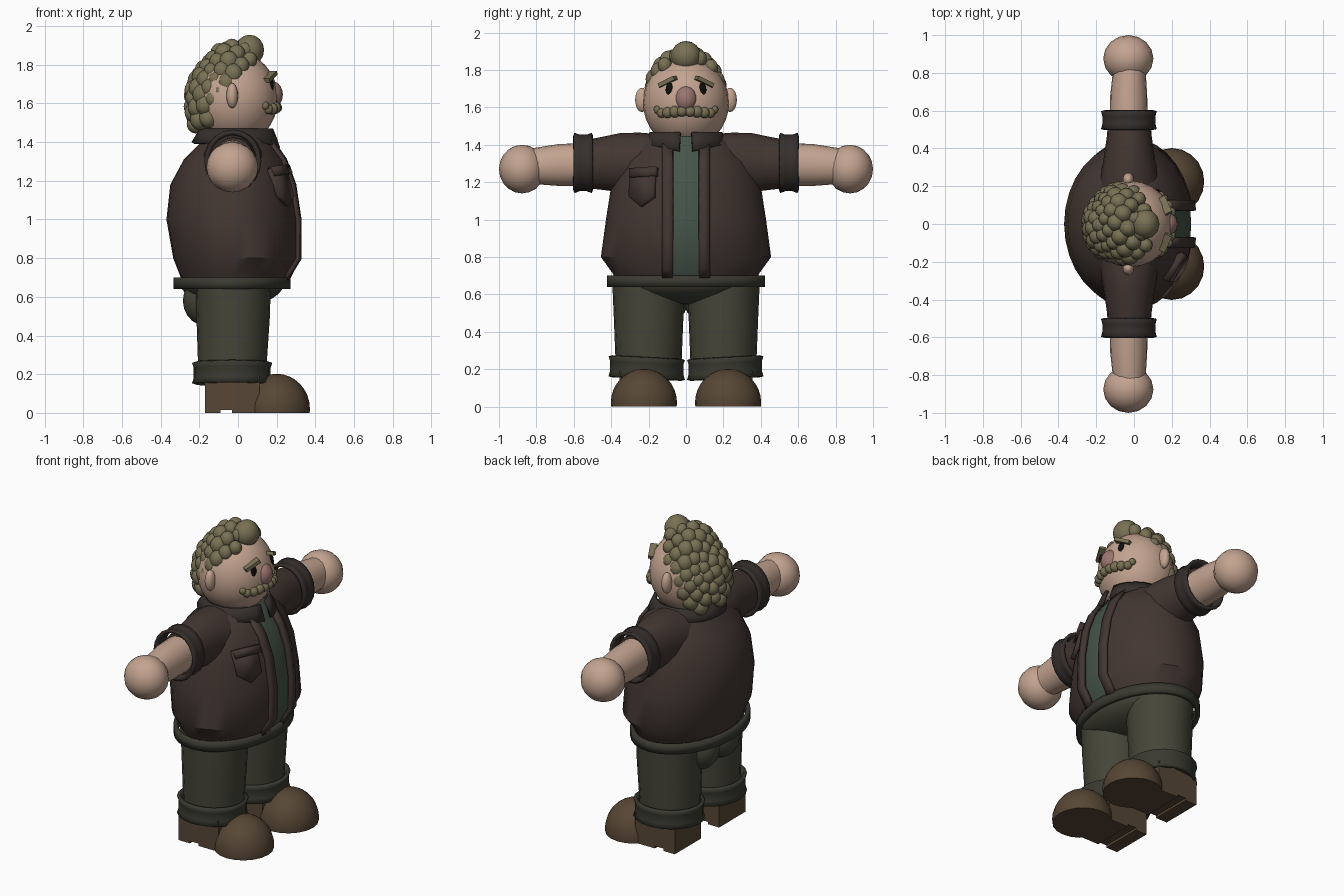
import bpy, bmesh, math
from mathutils import Matrix, Vector

if "Cube" in bpy.data.objects:
    bpy.data.objects.remove(bpy.data.objects["Cube"])

def mat(name, r, g, b):
    m = bpy.data.materials.new(name)
    m.diffuse_color = (r, g, b, 1)
    m.use_nodes = True
    m.node_tree.nodes["Principled BSDF"].inputs["Base Color"].default_value = m.diffuse_color
    return m

SKIN = mat("skin", .55, .37, .28)
NOSE = mat("nose_skin", .33, .18, .16)
HAIR = mat("hair", .19, .165, .09)
JACKET = mat("jacket", .055, .037, .031)
TRIM = mat("trim", .036, .029, .026)
SHIRT = mat("shirt", .06, .09, .065)
PANTS = mat("trousers", .06, .06, .04)
PANTCUFF = mat("trouser_cuff", .042, .042, .03)
SHOE = mat("shoe", .095, .062, .035)
BLACK = mat("eye", .004, .004, .004)

def finish(name, bm, m, mirror=False, solid=0, angle=42):
    bmesh.ops.recalc_face_normals(bm, faces=bm.faces)
    for f in bm.faces:
        f.smooth = True
    for e in bm.edges:
        e.smooth = e.calc_face_angle(0) < math.radians(angle)
    me = bpy.data.meshes.new(name)
    bm.to_mesh(me)
    bm.free()
    me.materials.append(m)
    ob = bpy.data.objects.new(name, me)
    bpy.context.collection.objects.link(ob)
    if solid:
        s = ob.modifiers.new("thickness", 'SOLIDIFY')
        s.thickness, s.offset = solid, 0
    if mirror:
        mo = ob.modifiers.new("mirror", 'MIRROR')
        mo.use_axis = (False, True, False)
    return ob

def skin_rings(bm, rings, closed=True, caps=True):
    rows = [[bm.verts.new(p) for p in r] for r in rings]
    n = len(rows[0])
    for a, b in zip(rows, rows[1:]):
        for i in range(n if closed else n - 1):
            j = (i + 1) % n
            bm.faces.new((a[i], a[j], b[j], b[i]))
    if caps:
        bm.faces.new(rows[0])
        bm.faces.new(rows[-1])

def tube(name, axis, rings, m, mirror=False, n=20, caps=True, solid=0):
    """rings: (centre, radius in x, radius in the other direction, tilt)"""
    out = []
    for c, rx, ro in rings:
        pts = []
        for k in range(n):
            t = 2 * math.pi * k / n
            u, v = rx * math.cos(t), ro * math.sin(t)
            pts.append(Vector(c) + (Vector((u, 0, v)) if axis == 'Y' else Vector((u, v, 0))))
        out.append(pts)
    bm = bmesh.new()
    skin_rings(bm, out, True, caps)
    return finish(name, bm, m, mirror, solid)

def balls(name, items, m, mirror=False, u=16, v=10):
    """items: (centre, radii)"""
    bm = bmesh.new()
    for c, r in items:
        M = Matrix.Translation(c) @ Matrix.Diagonal((*r, 1))
        bmesh.ops.create_uvsphere(bm, u_segments=u, v_segments=v, radius=1, matrix=M)
    return finish(name, bm, m, mirror)

# Torso section rows: z, back x, front x, half width
ROWS = [(.68, -.29, .25, .38), (.71, -.30, .26, .39), (.80, -.335, .315, .455),
        (1.0, -.37, .315, .428), (1.18, -.35, .288, .40), (1.31, -.28, .24, .35),
        (1.41, -.18, .17, .26), (1.46, -.14, .13, .17)]

def body(z):
    for a, b in zip(ROWS, ROWS[1:]):
        if z <= b[0]:
            break
    t = (z - a[0]) / (b[0] - a[0])
    x0, x1, w = (a[i] + (b[i] - a[i]) * t for i in (1, 2, 3))
    return (x0 + x1) / 2, (x1 - x0) / 2, w

def front(y, z, off=0):
    c, rx, ry = body(z)
    return Vector((c + rx * math.sqrt(max(0, 1 - (y / ry) ** 2)) + off, y, z))

# Jacket shell, open at the front, over a shirt
bm = bmesh.new()
rings = []
for z, *_ in ROWS:
    c, rx, ry = body(z)
    t0 = math.asin(.08 / ry)
    ts = [t0 + (2 * math.pi - 2 * t0) * k / 30 for k in range(31)]
    rings.append([(c + rx * math.cos(t), ry * math.sin(t), z) for t in ts])
skin_rings(bm, rings, False, False)
finish("jacket", bm, JACKET)
tube("shirt", 'Z', [((body(r[0])[0], 0, r[0]), body(r[0])[1] - .012, body(r[0])[2] - .015)
                    for r in ROWS], SHIRT, n=32)

# Front edge bands of the jacket
bm = bmesh.new()
zs = [.69, .74, .80, .90, 1.0, 1.09, 1.18, 1.25, 1.31, 1.40]
skin_rings(bm, [[front(y, z, .006) for y in (.07, .10, .125)] for z in zs], False, False)
finish("jacket_front_band", bm, JACKET, True, .025)

# Chest pocket with flap
for nm, off, pts in (("pocket", .012, [(-.295, 1.26), (-.16, 1.27), (-.17, 1.12), (-.24, 1.07), (-.30, 1.12)]),
                     ("pocket_flap", .03, [(-.298, 1.27), (-.155, 1.28), (-.158, 1.235), (-.298, 1.225)])):
    bm = bmesh.new()
    bm.faces.new([bm.verts.new(front(y, z, off)) for y, z in pts])
    finish(nm, bm, JACKET, solid=.03)

# Collar, open at the front with dropped points
bm = bmesh.new()
rings = [[], [], []]
for k in range(25):
    t = .16 + (2 * math.pi - .32) * k / 24
    drop = .03 * max(0, math.cos(t)) ** 6
    for ring, r, z in zip(rings, (.185, .20, .222), (1.465, 1.43, 1.395 - drop)):
        ring.append((-.01 + r * math.cos(t), r * math.sin(t), z))
skin_rings(bm, rings, False, False)
finish("collar", bm, TRIM, solid=.02)

# Arms
tube("sleeve", 'Y', [((-.025, .12, 1.29), .17, .165), ((-.025, .25, 1.295), .155, .17),
                     ((-.025, .35, 1.305), .135, .158), ((-.025, .47, 1.30), .118, .138),
                     ((-.025, .56, 1.295), .112, .128)], JACKET, True)
tube("sleeve_cuff", 'Y', [((-.027, .5, 1.303), .138, .152), ((-.027, .53, 1.303), .130, .141),
                          ((-.027, .57, 1.303), .130, .141), ((-.027, .6, 1.303), .138, .152)],
     TRIM, True, caps=False, solid=.02)
tube("forearm", 'Y', [((-.028, .52, 1.295), .10, .115), ((-.028, .68, 1.292), .098, .112),
                      ((-.024, .85, 1.285), .083, .092)], SKIN, True)
balls("hand", [((-.03, .876, 1.27), (.133, .124, .13))], SKIN, True)

# Trousers
tube("waistband", 'Z', [((-.03, 0, .64), .29, .41), ((-.03, 0, .70), .29, .41)],
     PANTCUFF, n=32, caps=False, solid=.025)
balls("pelvis", [((-.03, 0, .675), (.27, .385, .13))], PANTS, u=24, v=14)
balls("seat", [((-.165, .1, .58), (.12, .115, .13))], PANTS, True)
tube("leg", 'Z', [((-.025, .2, .68), .195, .195), ((-.025, .2, .5), .19, .187),
                  ((-.03, .2, .2), .175, .175)], PANTS, True)
cuff = []
for z, r in ((.15, .195), (.18, .186), (.235, .186), (.262, .195)):
    cuff.append(((-.03, .21, z), r + .003, r))
ob = tube("trouser_cuff", 'Z', cuff, PANTCUFF, True, caps=False, solid=.02)
for v in ob.data.vertices:
    v.co.z += (v.co.y - .21) * .05

# Shoes: block heel with a notch and a domed toe
bm = bmesh.new()
f = bm.faces.new([bm.verts.new((x, .09, z)) for x, z in
                  [(-.17, 0), (-.09, 0), (-.09, .015), (-.03, .015), (-.03, 0), (.11, 0), (.11, .19), (-.17, .17)]])
g = bmesh.ops.extrude_face_region(bm, geom=[f])
bmesh.ops.translate(bm, vec=(0, .265, 0), verts=[v for v in g["geom"] if isinstance(v, bmesh.types.BMVert)])
finish("shoe_heel", bm, SHOE, True)
bm = bmesh.new()
bmesh.ops.create_uvsphere(bm, u_segments=20, v_segments=16, radius=1,
                          matrix=Matrix.Translation((.2, .225, .02)) @ Matrix.Diagonal((.172, .177, .182, 1)))
bmesh.ops.bisect_plane(bm, geom=bm.verts[:] + bm.edges[:] + bm.faces[:], plane_co=(0, 0, 0),
                       plane_no=(0, 0, 1), clear_inner=True)
bmesh.ops.holes_fill(bm, edges=[e for e in bm.edges if e.is_boundary], sides=0)
finish("shoe_toe", bm, SHOE, True)

# Head and face
balls("head", [((-.02, 0, 1.625), (.227, .23, .245))], SKIN, u=24, v=16)
balls("ear", [((-.03, .235, 1.64), (.03, .037, .065))], SKIN, True)
balls("nose", [((.175, 0, 1.645), (.057, .06, .07))], NOSE)
balls("eye", [((.168, .087, 1.69), (.017, .022, .043))], BLACK, True)
balls("moustache", [((.20, .022, 1.578), (.028, .03, .028)), ((.192, .06, 1.577), (.03, .03, .032)),
                    ((.178, .098, 1.572), (.028, .028, .03)), ((.155, .13, 1.57), (.026, .026, .026)),
                    ((.14, .153, 1.588), (.022, .02, .022))], HAIR, True, 12, 8)
bm = bmesh.new()
M = (Matrix.Translation((.165, .098, 1.738)) @ Matrix.Rotation(.45, 4, 'Z') @
     Matrix.Rotation(-.42, 4, 'X') @ Matrix.Diagonal((.04, .10, .022, 1)))
bmesh.ops.create_cube(bm, size=1, matrix=M)
finish("eyebrow", bm, HAIR, True)

# Curly hair: blobs spread evenly over the top and back of the head
curls = [((.06, 0, 1.875), (.075, .08, .08))]
N = 150
for k in range(N):
    h = 1 - 2 * (k + .5) / N
    a = k * math.pi * (3 - math.sqrt(5))
    s = math.sqrt(1 - h * h)
    d = Vector((-h, s * math.cos(a), s * math.sin(a)))
    r = .198 + .055 * (d.x * .42 + d.z * .91) ** 2
    p = Vector((-.03, 0, 1.64)) + d * Vector((1, .96, 1)).length / 1.71 * r
    p.y *= .93
    limit = -.10 + (p.z - 1.6) * .8 if p.z > 1.6 else -.10 + (p.z - 1.6) * .25
    if p.x < limit and p.z > 1.475:
        q = .044 + .006 * math.sin(k * 2.3)
        curls.append((p, (q, q, q * 1.12)))
balls("hair", curls, HAIR, u=12, v=8)
